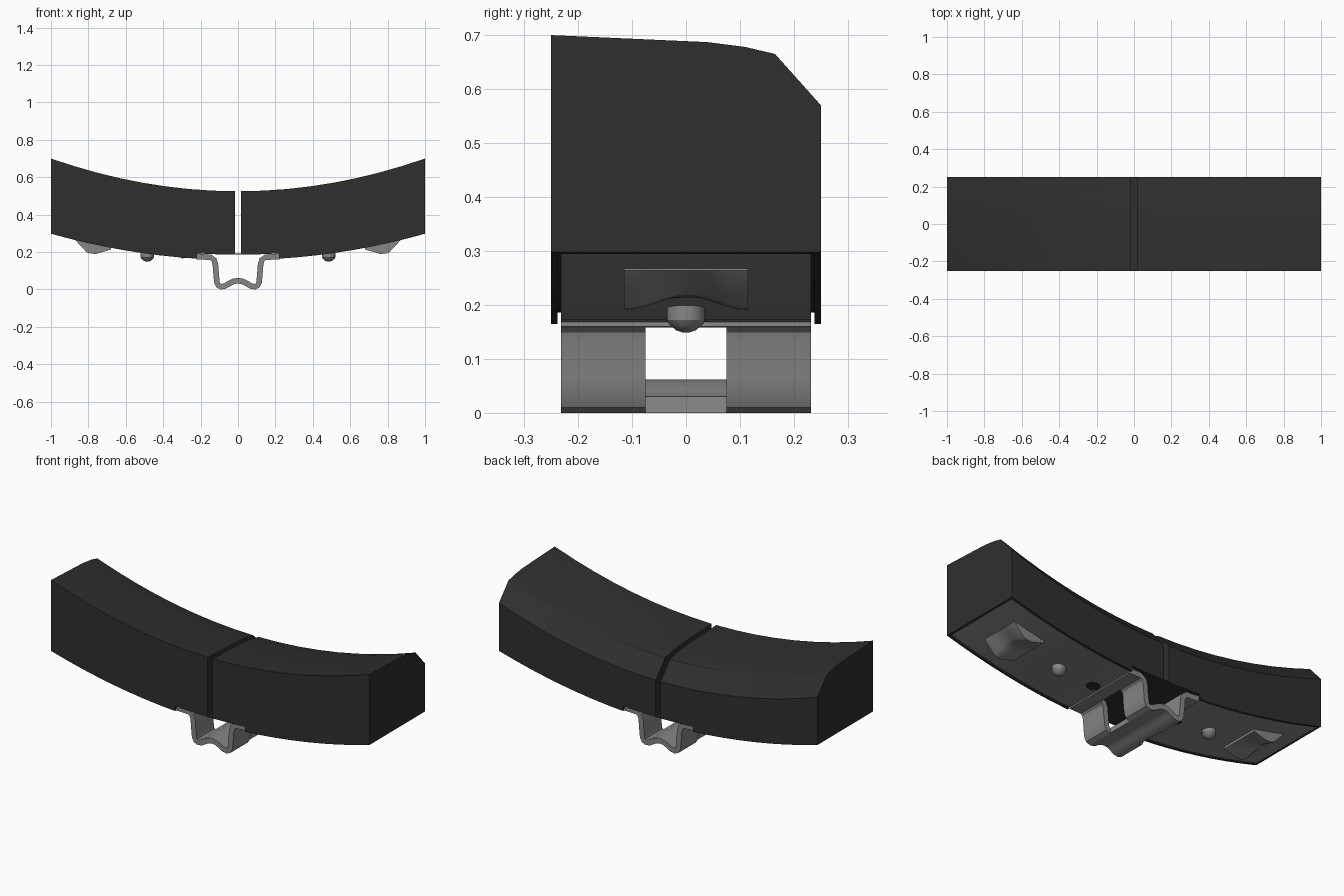
import bpy, bmesh, math
from mathutils import Vector

cube = bpy.data.objects.get("Cube")
if cube:
    bpy.data.objects.remove(cube)


def material(name, rgb):
    m = bpy.data.materials.new(name)
    m.use_nodes = True
    m.diffuse_color = (*rgb, 1)
    m.node_tree.nodes["Principled BSDF"].inputs["Base Color"].default_value = (*rgb, 1)
    return m


BLACK = material("friction black", (0.028, 0.028, 0.028))
METAL = material("bare steel", (0.24, 0.24, 0.232))


def finish(name, bm, mat, angle=30):
    bmesh.ops.recalc_face_normals(bm, faces=bm.faces)
    me = bpy.data.meshes.new(name)
    bm.to_mesh(me)
    bm.free()
    me.materials.append(mat)
    ob = bpy.data.objects.new(name, me)
    bpy.context.collection.objects.link(ob)
    bpy.ops.object.select_all(action='DESELECT')
    ob.select_set(True)
    bpy.context.view_layer.objects.active = ob
    bpy.ops.object.shade_smooth_by_angle(angle=math.radians(angle))
    return ob


def loft(name, rings, mat):
    """Skin a row of closed cross-sections and cap both ends."""
    bm = bmesh.new()
    rows = [[bm.verts.new(p) for p in ring] for ring in rings]
    n = len(rows[0])
    for a, b in zip(rows, rows[1:]):
        for i in range(n):
            j = (i + 1) % n
            bm.faces.new((a[i], a[j], b[j], b[i]))
    bm.faces.new(rows[0])
    bm.faces.new(rows[-1])
    return finish(name, bm, mat)


def under(x):
    return 0.158 + 0.14 * x * x


def crown(x):
    return 0.525 + 0.175 * x * x


def steps(a, b, n=8):
    return [a + (b - a) * i / n for i in range(n + 1)]


def box_strip(name, s, x0, x1, y0, y1, low, high, mat):
    """Curved strip that follows the underside arc."""
    rings = [[(s * x, y, under(x) + h) for y, h in
              ((y0, low), (y1, low), (y1, high), (y0, high))]
             for x in steps(x0, x1)]
    return loft(name, rings, mat)


# Top outline across the block: y and drop below the front edge
TOP = [(-0.25, 0), (0.04, -0.013), (0.11, -0.022), (0.165, -0.035), (0.25, -0.13)]

for s, side in ((1, "left"), (-1, "right")):
    # Friction block with a recess below for the backing plate
    rings = []
    for x in steps(0.015, 1.0):
        ring = [(s * x, y, crown(x) + d) for y, d in TOP]
        ring += [(s * x, 0.25, under(x) + 0.028), (s * x, -0.25, under(x) + 0.028)]
        rings.append(ring)
    loft(side + "_friction_block", rings, BLACK)
    for y0, label in ((-0.25, "front"), (0.238, "back")):
        box_strip(f"{side}_{label}_lip", s, 0.22, 1.0, y0, y0 + 0.012, 0, 0.03, BLACK)
    box_strip(side + "_end_lip", s, 0.988, 1.0, -0.25, 0.25, 0, 0.03, BLACK)

    # Steel backing plate
    box_strip(side + "_backing_plate", s, 0.2, 0.988, -0.232, 0.232, 0.003, 0.028, METAL)

    # Saddle-shaped pressing, lowest at its front and back ends
    rings = []
    for y in steps(-0.115, 0.115, 12):
        lift = 0.026 * (0.5 + 0.5 * math.cos(math.pi * y / 0.115))
        low = [(0.87, under(0.87)), (0.81, 0.2 + lift), (0.79, 0.192 + lift),
               (0.76, 0.19 + lift), (0.68, 0.213)]
        rings.append([(s * x, y, z) for x, z in low + [(0.68, 0.24), (0.87, 0.28)]])
    loft(side + "_pressed_saddle", rings, METAL)

    # Domed rivet: stacked circles of shrinking radius
    rings = [[(s * 0.485 + r * math.cos(t), r * math.sin(t), z)
              for t in (math.tau * i / 24 for i in range(24))]
             for r, z in ((0.036, 0.2), (0.036, 0.172), (0.03, 0.163),
                          (0.018, 0.153), (0.006, 0.149))]
    loft(side + "_rivet", rings, METAL)

    # Dark locating hole beside the bracket
    rings = [[(s * 0.265 + 0.036 * math.cos(t), 0.036 * math.sin(t),
               under(0.265 + 0.036 * math.cos(t)) + h)
              for t in (math.tau * i / 24 for i in range(24))] for h in (0.001, 0.006)]
    loft(side + "_locating_hole", rings, BLACK)

# Thin web joining the two blocks below the gap
rings = [[(x, -0.25, 0.186), (x, 0.25, 0.186), (x, 0.25, 0.191), (x, -0.25, 0.191)]
         for x in (-0.03, 0.03)]
loft("joining_web", rings, BLACK)

# Spring bracket: centre line of one half, mirrored
HALF = [(0, 0.047), (0.025, 0.043), (0.05, 0.03), (0.07, 0.018), (0.09, 0.015),
        (0.105, 0.021), (0.112, 0.036), (0.116, 0.07), (0.121, 0.135),
        (0.128, 0.158), (0.148, 0.173), (0.222, 0.175)]
PATH = [Vector((-x, z)) for x, z in HALF[:0:-1]] + [Vector(p) for p in HALF]


def ribbon(name, first, last, y0, y1):
    rings = []
    for i in range(first, last + 1):
        a, b = PATH[max(i - 1, 0)], PATH[min(i + 1, len(PATH) - 1)]
        d = (b - a).normalized()
        n = Vector((-d.y, d.x)) * 0.015
        p, q = PATH[i] + n, PATH[i] - n
        rings.append([(p.x, y0, p.y), (p.x, y1, p.y), (q.x, y1, q.y), (q.x, y0, q.y)])
    loft(name, rings, METAL)


end = len(PATH) - 1
mid = end // 2
ribbon("bracket_front_band", 0, end, -0.232, -0.075)
ribbon("bracket_back_band", 0, end, 0.075, 0.232)
# Between the bands only the ridge and the flanges remain, leaving leg windows
ribbon("bracket_ridge", mid - 4, mid + 4, -0.075, 0.075)
ribbon("bracket_right_flange", 0, 1, -0.075, 0.075)
ribbon("bracket_left_flange", end - 1, end, -0.075, 0.075)
